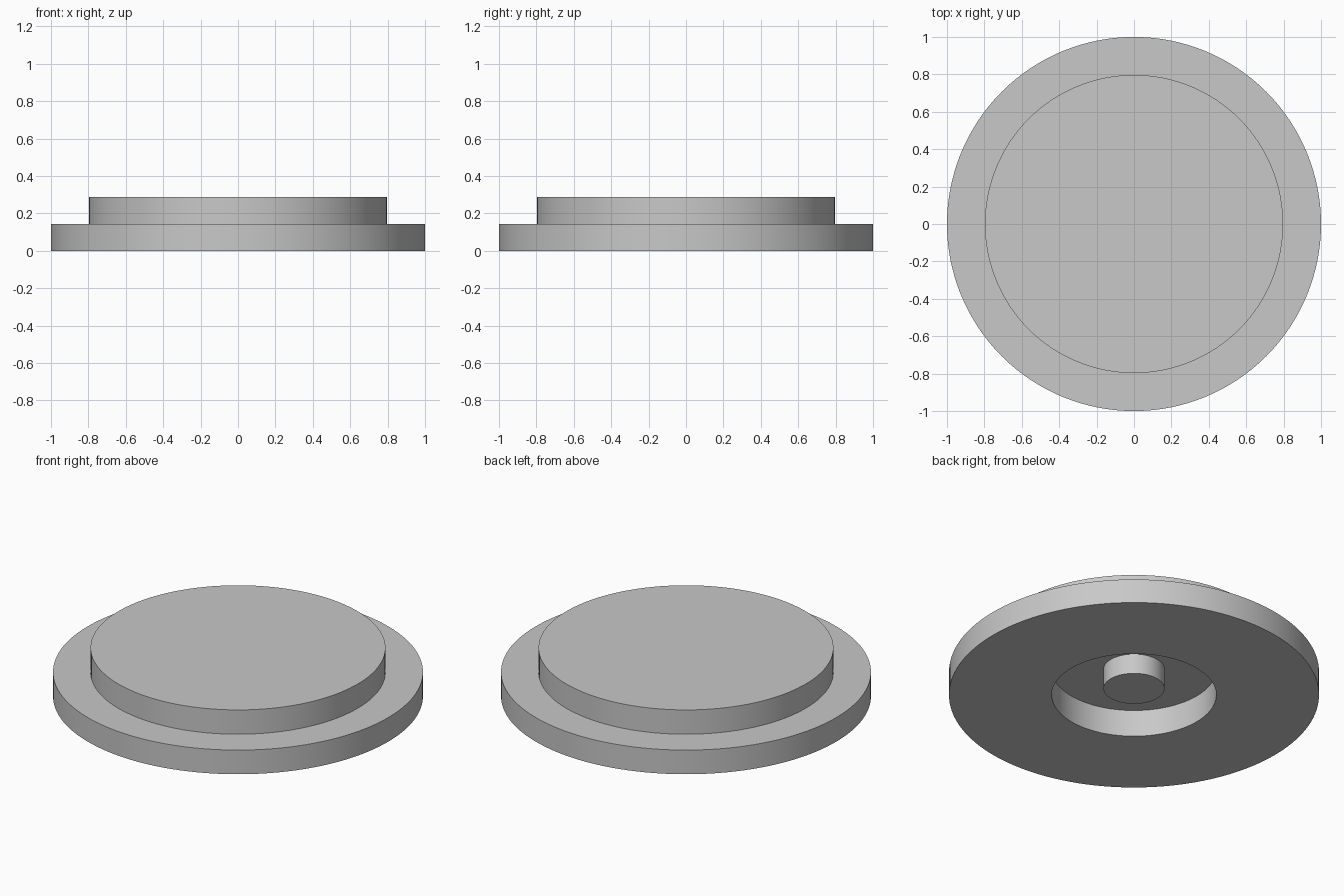
import bpy
import bmesh
import math

SEGMENTS = 128

cube = bpy.data.objects.get("Cube")
if cube:
    bpy.data.objects.remove(cube, do_unlink=True)

# Single plain grey finish
grey = bpy.data.materials.new("plain_grey")
grey.use_nodes = True
colour = (0.58, 0.58, 0.58, 1.0)
grey.diffuse_color = colour
grey.node_tree.nodes["Principled BSDF"].inputs["Base Color"].default_value = colour


def lathe(name, profile):
    """Spin a radius/height profile, starting and ending on the axis, around z."""
    bm = bmesh.new()
    verts = [bm.verts.new((r, 0, z)) for r, z in profile]
    edges = [bm.edges.new(pair) for pair in zip(verts, verts[1:])]
    bmesh.ops.spin(bm, geom=verts + edges, cent=(0, 0, 0), axis=(0, 0, 1),
                   angle=math.tau, steps=SEGMENTS, use_merge=False)
    bmesh.ops.remove_doubles(bm, verts=bm.verts, dist=0.0001)
    bmesh.ops.recalc_face_normals(bm, faces=bm.faces)
    mesh = bpy.data.meshes.new(name)
    bm.to_mesh(mesh)
    bm.free()
    mesh.materials.append(grey)
    obj = bpy.data.objects.new(name, mesh)
    bpy.context.collection.objects.link(obj)
    bpy.ops.object.select_all(action='DESELECT')
    obj.select_set(True)
    bpy.context.view_layer.objects.active = obj
    bpy.ops.object.shade_smooth_by_angle(angle=math.radians(30))
    return obj


# Wide base and raised top plate, with a round recess underneath
lathe("stepped_disc", [(0, 0.16), (0.445, 0.16), (0.445, 0), (1, 0),
                       (1, 0.144), (0.797, 0.144), (0.797, 0.289), (0, 0.289)])

# Short pin hanging inside the recess, rooted in the disc
lathe("centre_pin", [(0, 0.04), (0.165, 0.04), (0.165, 0.18), (0, 0.18)])
